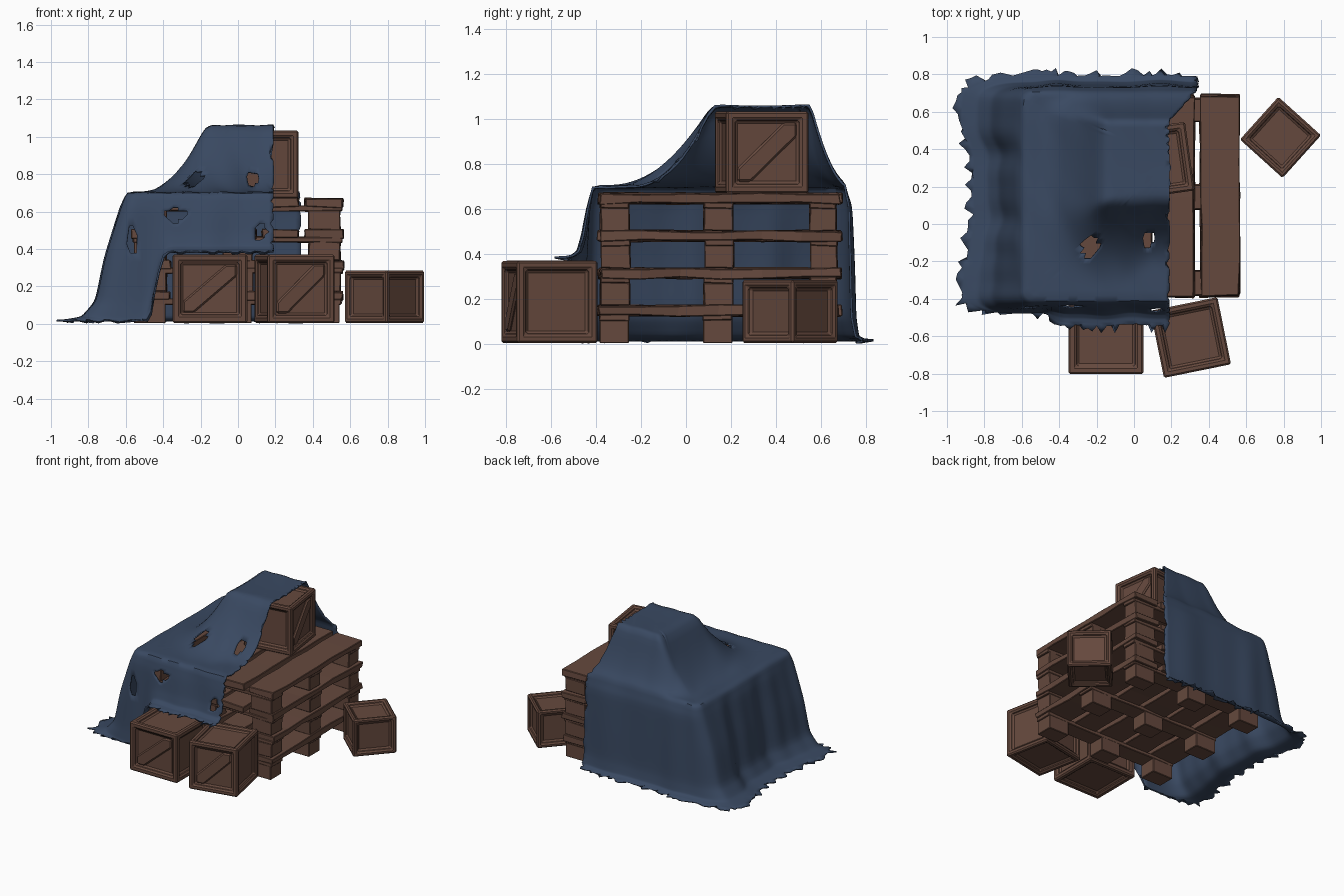
import bpy, bmesh, math, random
from mathutils import Matrix, Vector

if "Cube" in bpy.data.objects:
    bpy.data.objects.remove(bpy.data.objects["Cube"])

random.seed(7)

def material(name, rgb):
    m = bpy.data.materials.new(name)
    m.diffuse_color = (*rgb, 1)
    m.use_nodes = True
    m.node_tree.nodes["Principled BSDF"].inputs["Base Color"].default_value = m.diffuse_color
    return m

WOOD = material("brown wood", (0.130, 0.066, 0.047))
CLOTH = material("blue cloth", (0.041, 0.066, 0.120))

def finish(bm, name, mat, bevel=0):
    me = bpy.data.meshes.new(name)
    bm.to_mesh(me)
    bm.free()
    ob = bpy.data.objects.new(name, me)
    bpy.context.collection.objects.link(ob)
    me.materials.append(mat)
    if bevel:
        b = ob.modifiers.new("bevel", 'BEVEL')
        b.width, b.segments, b.limit_method = bevel, 1, 'ANGLE'
    return ob

def box(bm, lo, hi, axis=0, jitter=0.0, cuts=0):
    """Box between two corners, cut into sections along an axis and roughened."""
    p, q = [a for a in range(3) if a != axis]
    rings = []
    for i in range(cuts + 2):
        ring = []
        for sp, sq in ((0, 0), (1, 0), (1, 1), (0, 1)):
            co = Vector((0, 0, 0))
            co[axis] = lo[axis] + (hi[axis] - lo[axis]) * i / (cuts + 1)
            co[p] = hi[p] if sp else lo[p]
            co[q] = hi[q] if sq else lo[q]
            ring.append(bm.verts.new(co + Vector([random.uniform(-jitter, jitter) for _ in range(3)])))
        rings.append(ring)
    faces = [bm.faces.new(rings[0]), bm.faces.new(rings[-1])]
    for a, b in zip(rings, rings[1:]):
        for j in range(4):
            faces.append(bm.faces.new((a[j], a[(j + 1) % 4], b[(j + 1) % 4], b[j])))
    bmesh.ops.recalc_face_normals(bm, faces=faces)

# ---- stack of four pallets
def pallet(i):
    bm = bmesh.new()
    z = i * 0.166 + 0.004
    dx, dy = random.uniform(-0.012, 0.004), random.uniform(-0.006, 0.006)
    ys = [(-0.38, -0.25), (0.08, 0.21), (0.55, 0.67)]
    xs = [(-0.55, -0.38), (-0.08, 0.08), (0.38, 0.55)]
    for y0, y1 in ys:
        for x0, x1 in xs:
            box(bm, (x0 + dx, y0 + dy, z), (x1 + dx, y1 + dy, z + 0.105), 0, 0.004 if i else 0)
        box(bm, (-0.56 + dx, y0 + dy, z + 0.10), (0.56 + dx, y1 + dy, z + 0.13), 0, 0.003, 5)
    for x0, x1 in [(-0.565, -0.36), (-0.325, -0.13), (-0.10, 0.10), (0.13, 0.325), (0.36, 0.565)]:
        e = random.uniform(-0.01, 0.01)
        box(bm, (x0 + dx, -0.385 + e, z + 0.122), (x1 + dx, 0.685 + e, z + 0.168), 1, 0.006, 5)
    finish(bm, f"pallet_{i + 1}", WOOD, 0.004)

for i in range(4):
    pallet(i)

# ---- crates: recessed panels, with a diagonal brace on two sides
def crate(name, x, y, z, w, h, angle, brace=True):
    bm = bmesh.new()
    bmesh.ops.create_cube(bm, size=1, matrix=Matrix.Translation((0, 0, h / 2)) @ Matrix.Diagonal((w, w, h, 1)))
    faces = bm.faces[:]
    f = w * 0.14
    bmesh.ops.inset_individual(bm, faces=faces, thickness=f)
    bmesh.ops.inset_individual(bm, faces=faces, thickness=0.012, depth=-0.024)
    if brace:
        iw, ih, b = w / 2 - f, h / 2 - f, 0.06
        # sloping board clipped to the panel corners
        pts = [(-iw, -ih), (-iw + b, -ih), (iw, ih - b), (iw, ih), (iw - b, ih), (-iw, -ih + b)]
        for s in (1, -1):
            front = [bm.verts.new((s * px, s * (-w / 2 + 0.008), h / 2 + pz)) for px, pz in pts]
            back = [bm.verts.new((s * px, s * (-w / 2 + 0.028), h / 2 + pz)) for px, pz in pts]
            new = [bm.faces.new(front), bm.faces.new(back)]
            for j in range(6):
                n = (j + 1) % 6
                new.append(bm.faces.new((front[j], front[n], back[n], back[j])))
            bmesh.ops.recalc_face_normals(bm, faces=new)
    ob = finish(bm, name, WOOD, 0.009)
    ob.location = (x, y, z)
    ob.rotation_euler.z = math.radians(angle)

crate("crate_front_left", -0.15, -0.603, 0.005, 0.40, 0.367, 0)
crate("crate_front_right", 0.303, -0.607, 0.005, 0.366, 0.365, 11.5)
crate("crate_small", 0.783, 0.463, 0.005, 0.307, 0.28, 48, False)
crate("crate_top", 0.115, 0.337, 0.67, 0.37, 0.365, 98)

# ---- draped tarp: a fan over the top, continued down the walls
def lerp_keys(keys, t):
    p = min(max(t, 0), 1) * (len(keys) - 1)
    i = min(int(p), len(keys) - 2)
    return keys[i] + (keys[i + 1] - keys[i]) * (p - i)

def smooth(a, b, x):
    t = min(max((x - a) / (b - a), 0), 1)
    return t * t * (3 - 2 * t)

def top_height(x, y):
    front = 0.46 - 0.11 * smooth(-0.08, 0.12, x)
    tx = max(-0.165 - x, 0) / 0.36
    ty = max(0.12 - y, 0) / front + max(y - 0.55, 0) / 0.19
    t = min(math.hypot(tx, ty), 1)
    return 0.69 + 0.36 * (1 - t) ** 2.1

XL, YF, YB, XR, R = -0.59, -0.41, 0.702, 0.19, 0.05
stations = []          # (point, outward direction)
def straight(a, b, n, d):
    for i in range(n):
        stations.append((Vector(a).lerp(Vector(b), i / n), Vector(d)))
def corner(cx, cy, a0, a1, n):
    for i in range(n):
        a = math.radians(a0 + (a1 - a0) * i / n)
        d = Vector((math.cos(a), math.sin(a)))
        stations.append((Vector((cx, cy)) + d * R, d))
straight((XR, YF), (XL + R, YF), 30, (0, -1))
corner(XL + R, YF + R, 270, 180, 12)
straight((XL, YF + R), (XL, YB - R), 32, (-1, 0))
corner(XL + R, YB - R, 180, 90, 12)
straight((XL + R, YB), (XR, YB), 30, (0, 1))
stations.append((Vector((XR, YB)), Vector((0, 1))))

Z_GROUND = [0.69, 0.61, 0.36, 0.12, 0.03, 0.012]
Z_CRATE = [0.69, 0.60, 0.48, 0.41, 0.388, 0.38]
OUT_CORNER = [0, 0.03, 0.11, 0.16, 0.24, 0.345]
OUT_LEFT = [0, 0.03, 0.08, 0.115, 0.18, 0.28]
OUT_BACK = [0, 0.022, 0.03, 0.036, 0.052, 0.09]
OUT_FRONT = [0, 0.02, 0.035, 0.045, 0.055, 0.06]
OUT_CRATE = [0, 0.02, 0.04, 0.06, 0.09, 0.13]

NT, NW = 26, 26
C = Vector((XR, 0.33))
bm = bmesh.new()
centre = bm.verts.new((C.x, C.y, top_height(*C)))
grid, outs = [], []
for p, d in stations:
    row = [centre]
    for k in range(1, NT + 1):
        q = C.lerp(p, k / NT)
        wav = 0.008 * math.sin(q.x * 17 + q.y * 9) * smooth(0, 0.3, abs(q.y - 0.33))
        row.append(bm.verts.new((q.x, q.y, top_height(*q) + abs(wav))))
    w = smooth(-0.49, -0.38, p.x) if d.y < -0.99 else 0
    mid = smooth(0.3, 0.0, abs(p.y - 0.13) - 0.15) if abs(p.y - 0.13) < 0.45 else 0
    o = Vector([math.copysign(abs(c) ** 0.6, c) if abs(c) > 1e-6 else 0 for c in d])
    outs.append(o)
    s = p.x * 1.0 + p.y * 1.3
    for k in range(1, NW + 1):
        t = k / NW
        z = lerp_keys(Z_GROUND, t) * (1 - w) + lerp_keys(Z_CRATE, t) * w
        side = lerp_keys(OUT_BACK, t) if d.y > 0 else (
            lerp_keys(OUT_FRONT, t) * (1 - w) + lerp_keys(OUT_CRATE, t) * w)
        left = lerp_keys(OUT_LEFT, t) * mid + lerp_keys(OUT_CORNER, t) * (1 - mid)
        fold = (math.sin(s * 15) + 0.6 * math.sin(s * 27 + 1)) * 0.009 * math.sin(math.pi * min(t * 1.2, 1) * 0.8)
        x = p.x + o.x * (left + fold * 1.4)
        y = p.y + o.y * (side + fold * 0.7)
        row.append(bm.verts.new((x, y, z)))
    grid.append(row)
for a, b in zip(grid, grid[1:]):
    bm.faces.new((centre, a[1], b[1]))
    for k in range(1, NT + NW):
        bm.faces.new((a[k], a[k + 1], b[k + 1], b[k]))
inner = [v for v in bm.verts if not v.is_boundary]
for _ in range(2):
    bmesh.ops.smooth_vert(bm, verts=inner, factor=0.5, use_axis_x=True, use_axis_y=True, use_axis_z=True)

# ragged hem and torn right edge
for row, o in zip(grid, outs):
    e = random.uniform(-0.035, 0.045)
    row[-1].co += Vector((o.x * e, o.y * e, 0))
for row in (grid[0], grid[-1]):
    for v in row[1::3]:
        v.co.x += random.uniform(-0.025, 0.008)
# back right corner reaches further along the pallets
for v in bm.verts:
    v.co.x += 0.15 * min(max((v.co.y - 0.55) / 0.16, 0), 1) * min(max((v.co.x + 0.3) / 0.5, 0), 1)

# torn holes
bmesh.ops.triangulate(bm, faces=bm.faces[:])
holes = [(-0.23, 0.765, 0.05, 0.03), (0.07, 0.77, 0.03, 0.03), (-0.34, 0.58, 0.05, 0.03),
         (-0.56, 0.45, 0.028, 0.04), (0.12, 0.49, 0.026, 0.045)]
torn = [v for v in bm.verts if v.co.y < 0.05 and any(
    abs(v.co.x - x) / rx + abs(v.co.z - z) / rz < 1 for x, z, rx, rz in holes)]
bmesh.ops.delete(bm, geom=torn, context='VERTS')
bm.normal_update()
if sum(f.normal.z * f.calc_area() for f in bm.faces) < 0:
    bmesh.ops.reverse_faces(bm, faces=bm.faces[:])
tarp = finish(bm, "tarp", CLOTH)
sol = tarp.modifiers.new("thickness", 'SOLIDIFY')
sol.thickness, sol.offset = 0.01, 1
bpy.context.view_layer.objects.active = tarp
tarp.select_set(True)
bpy.ops.object.shade_smooth_by_angle(angle=math.radians(50))
